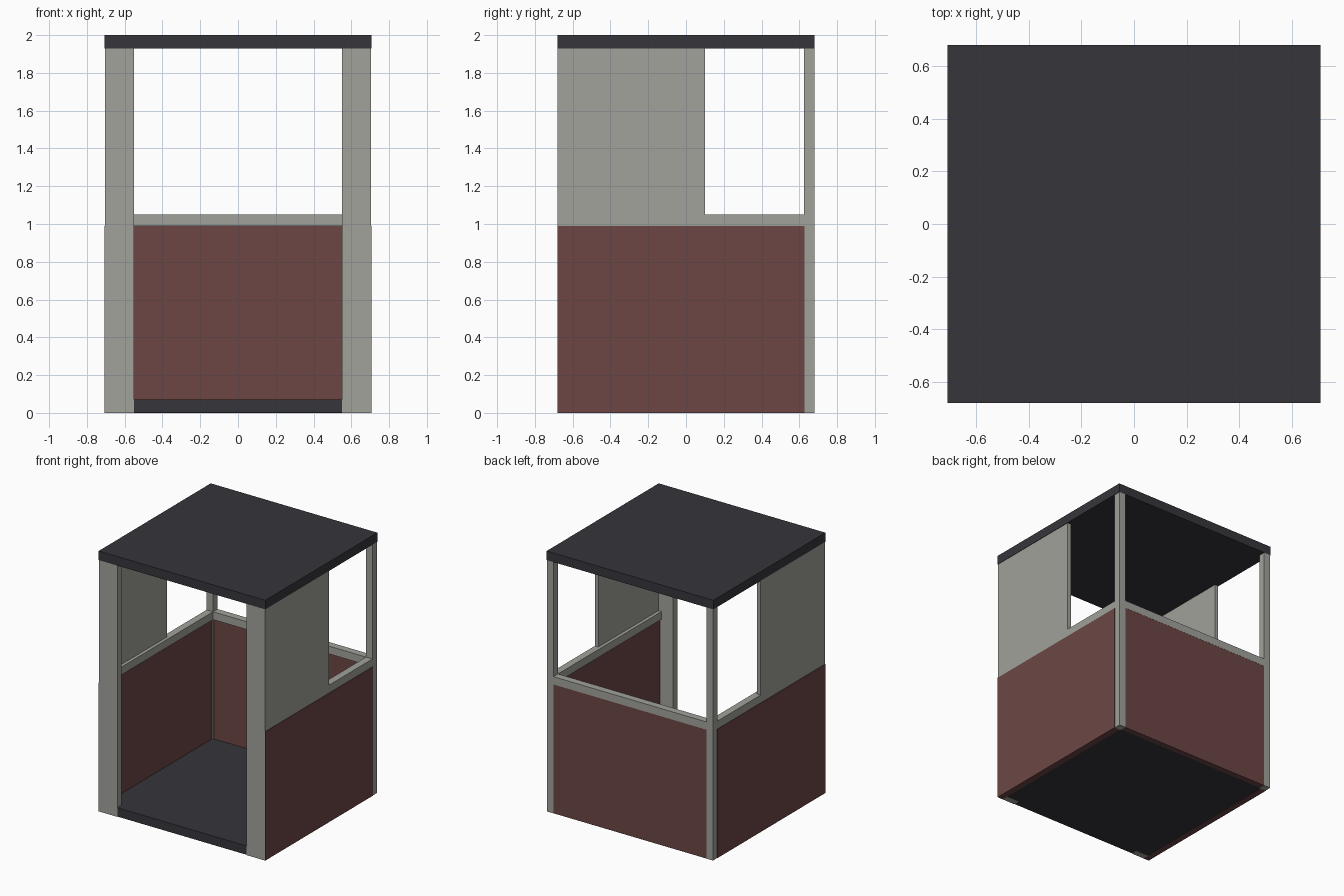
import bpy
import bmesh

if "Cube" in bpy.data.objects:
    bpy.data.objects.remove(bpy.data.objects["Cube"])


def material(name, color):
    m = bpy.data.materials.new(name)
    m.diffuse_color = (*color, 1)
    m.use_nodes = True
    m.node_tree.nodes["Principled BSDF"].inputs["Base Color"].default_value = m.diffuse_color
    return m


GREY = material("pale grey frame", (0.36, 0.36, 0.33))
RED = material("dull red panel", (0.15, 0.062, 0.059))
DARK = material("dark slate", (0.037, 0.036, 0.044))


def box(name, x, y, z, mat, mirror=False):
    """Box from (min, max) ranges, optionally mirrored across x = 0."""
    bm = bmesh.new()
    bmesh.ops.create_cube(bm, size=1)
    for v in bm.verts:
        v.co = [r[0] if c < 0 else r[1] for c, r in zip(v.co, (x, y, z))]
    me = bpy.data.meshes.new(name)
    bm.to_mesh(me)
    bm.free()
    me.materials.append(mat)
    ob = bpy.data.objects.new(name, me)
    bpy.context.collection.objects.link(ob)
    if mirror:
        mod = ob.modifiers.new("mirror", 'MIRROR')
        mod.use_axis = (True, False, False)
        mod.use_mirror_merge = False
    return ob


X, Y = 0.708, 0.68     # half width and half depth
XF = X - 0.003         # frame sits just inside the red side panels
SILL, RAIL, EAVE = 0.99, 1.05, 1.93

# Roof and floor slabs
box("roof", (-X, X), (-Y, Y), (EAVE, 2.0), DARK)
box("floor", (-0.66, 0.66), (-Y + 0.001, 0.635), (0.002, 0.07), DARK)

# Corner posts
box("front_post", (0.55, XF), (-Y, -0.63), (0, EAVE), GREY, True)
box("back_post", (0.65, XF), (0.625, Y), (0, EAVE), GREY, True)

# Lower red panels
box("side_panel", (0.66, X), (-Y + 0.001, 0.628), (0, SILL), RED, True)
box("back_panel", (-0.65, 0.65), (0.635, Y - 0.001), (0, SILL), RED)

# Waist rails on top of the panels
box("side_rail", (0.65, XF), (-0.63, 0.625), (SILL, RAIL), GREY, True)
box("back_rail", (-0.65, 0.65), (0.625, Y), (SILL, RAIL), GREY)

# Upper side walls in front of the windows
box("upper_side_wall", (0.675, XF), (-0.63, 0.10), (RAIL, EAVE), GREY, True)
